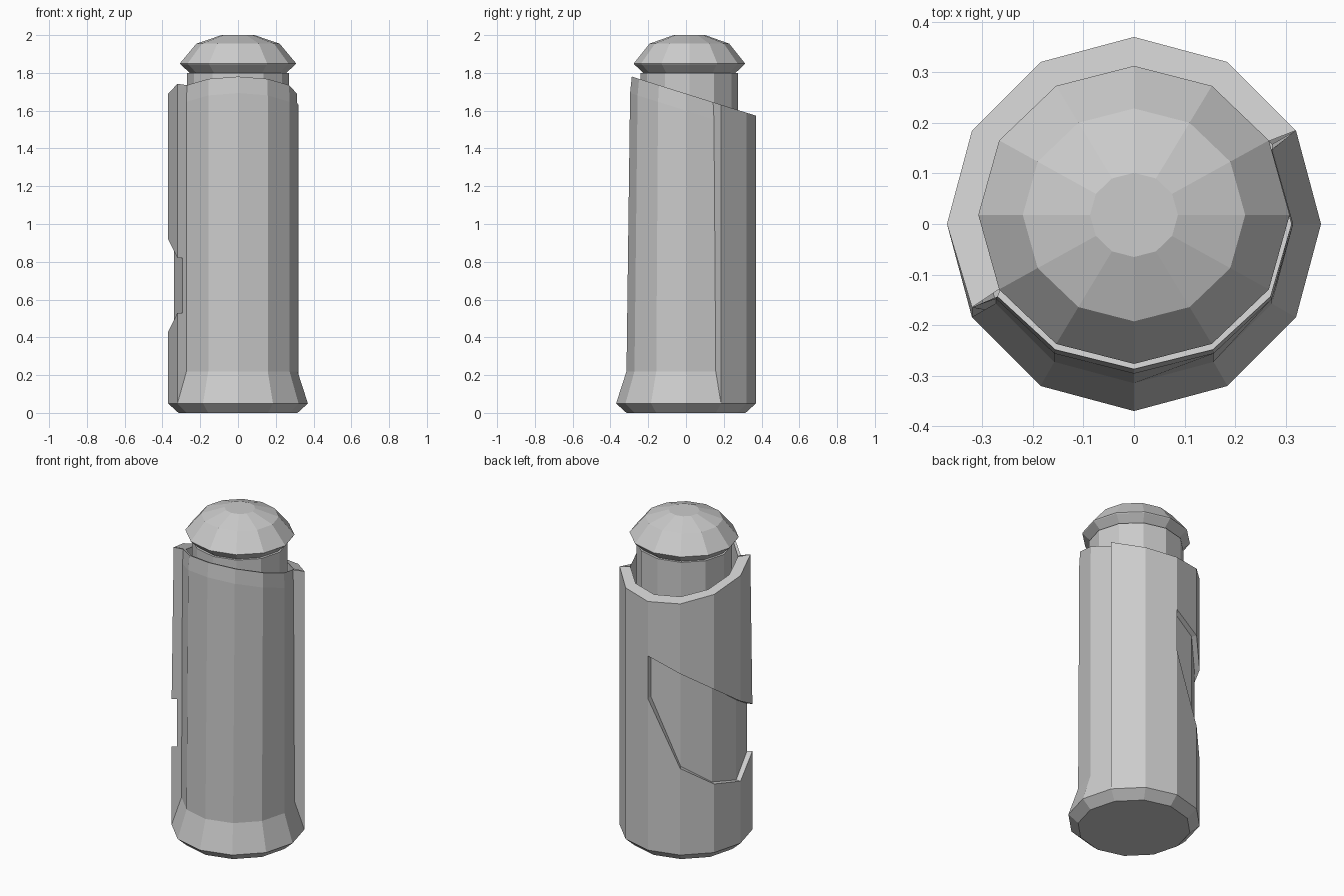
import bpy, bmesh
from math import sin, cos, radians

if "Cube" in bpy.data.objects:
    bpy.data.objects.remove(bpy.data.objects["Cube"])

def finish(bm, name):
    bmesh.ops.recalc_face_normals(bm, faces=bm.faces)
    me = bpy.data.meshes.new(name)
    bm.to_mesh(me)
    bm.free()
    ob = bpy.data.objects.new(name, me)
    bpy.context.collection.objects.link(ob)
    return ob

def lathe(name, profile, cy=0.018, squash=0.957):
    """12-sided turned part, closed at both ends."""
    bm = bmesh.new()
    rings = [[bm.verts.new((r * cos(radians(30 * k)), cy + squash * r * sin(radians(30 * k)), z))
              for k in range(12)] for r, z in profile]
    for a, b in zip(rings, rings[1:]):
        for k in range(12):
            j = (k + 1) % 12
            bm.faces.new((a[k], a[j], b[j], b[k]))
    bm.faces.new(rings[0])
    bm.faces.new(rings[-1])
    return finish(bm, name)

def rim_z(y):
    return 1.69 - 0.315 * y

# body: outer back shell (30 to 210 degrees) and set-in front panel (210 to 390)
bm = bmesh.new()
def pt(k, rx, z=None, ry=None, cy=0.0, dz=0.0):
    a = radians(30 * k)
    y = cy + (ry or rx) * sin(a)
    return bm.verts.new((rx * cos(a), y, rim_z(y) + dz if z is None else z))

foot = [pt(k, 0.315, 0) for k in range(12)]
base = [pt(k, 0.37, 0.05) for k in range(12)]
inner = [pt(k, 0.305, None, 0.29, 0.018) for k in range(12)]
well = [pt(k, 0.305, 1.45, 0.29, 0.018) for k in range(12)]
bm.faces.new(foot)
bm.faces.new(well)
for k in range(12):
    j = (k + 1) % 12
    bm.faces.new((foot[k], foot[j], base[j], base[k]))
    bm.faces.new((inner[k], inner[j], well[j], well[k]))

# back shell columns, with the shallow recess from 90 to 210 degrees
rim = {k: pt(k, 0.37) for k in range(1, 8)}
rim[7].co.y += 0.02
rim[7].co.z = rim_z(rim[7].co.y)
recess = {3: (0.98, 1.24), 4: (0.58, 1.16), 5: (0.47, 1.05), 6: (0.43, 0.92), 7: (0.53, 0.82)}
rec = {k: (pt(k, 0.37, lo), pt(k, 0.37, hi), pt(k, 0.34, lo), pt(k, 0.34, hi))
       for k, (lo, hi) in recess.items()}
for k in range(1, 7):
    j = k + 1
    bm.faces.new((rim[k], rim[j], inner[j], inner[k]))
    if k < 3:
        side = [base[k], base[j]] + ([rec[3][0], rec[3][1]] if j == 3 else [])
        bm.faces.new(side + [rim[j], rim[k]])
    else:
        (l0, h0, fl0, fh0), (l1, h1, fl1, fh1) = rec[k], rec[j]
        for f in ((base[k], base[j], l1, l0), (h0, h1, rim[j], rim[k]),
                  (fl0, fl1, fh1, fh0), (l0, l1, fl1, fl0), (fh0, fh1, h1, h0)):
            bm.faces.new(f)
l, h, fl, fh = rec[3]
bm.faces.new((l, h, fh, fl))

# front panel columns: flared foot, slight taper, bevelled top
cols = {}
for k in range(7, 14):
    cols[k] = (base[k % 12], pt(k, 0.315, 0.22), pt(k, 0.315, None, 0.296, dz=-0.09),
               pt(k, 0.312, None, 0.287))
for k in range(7, 13):
    a, b = cols[k], cols[k + 1]
    for i in range(3):
        bm.faces.new((a[i], b[i], b[i + 1], a[i + 1]))
    bm.faces.new((a[3], b[3], inner[(k + 1) % 12], inner[k % 12]))

# step walls between shell and panel
l, h, fl, fh = rec[7]
bm.faces.new((base[7], l, fl, fh, h, rim[7]) + cols[7][:0:-1])
bm.faces.new((base[1], rim[1]) + cols[13][:0:-1])
finish(bm, "body")

# neck and domed cap
lathe("neck", [(0.27, 1.45), (0.27, 1.80), (0.22, 1.80)])
lathe("cap", [(0.22, 1.77), (0.255, 1.80), (0.305, 1.845), (0.308, 1.85),
              (0.22, 1.955), (0.087, 2.0)])
